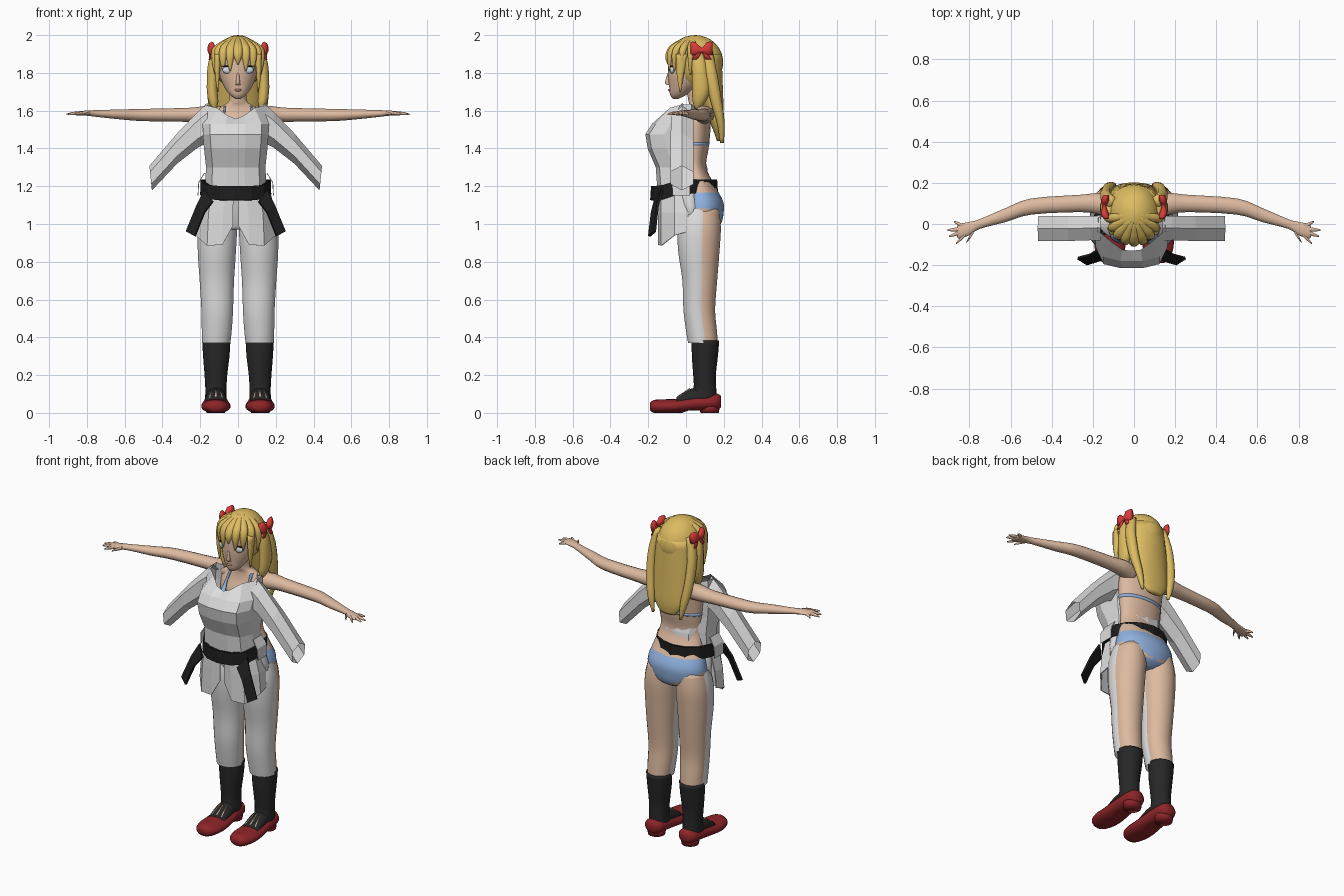
import bpy, bmesh, math
from mathutils import Vector


def material(name, rgb):
    m = bpy.data.materials.new(name)
    m.diffuse_color = (*rgb, 1)
    return m


SKIN = material("skin", (0.72, 0.49, 0.35))
WHITE = material("cloth white", (0.72, 0.72, 0.72))
BELT = material("belt black", (0.012, 0.012, 0.012))
SOCK = material("sock black", (0.02, 0.02, 0.02))
SHOE = material("shoe red", (0.27, 0.018, 0.022))
BOW = material("bow red", (0.70, 0.045, 0.04))
HAIR = material("blonde", (0.72, 0.50, 0.12))
BLUE = material("swimwear blue", (0.28, 0.45, 0.75))
EYE = material("eye pale blue", (0.62, 0.72, 0.80))
LIP = material("lip", (0.50, 0.24, 0.19))


def finish(name, bm, mats, smooth, rule=None):
    bmesh.ops.recalc_face_normals(bm, faces=bm.faces)
    for f in bm.faces:
        f.smooth = smooth
        if rule:
            f.material_index = rule(f.calc_center_median())
    me = bpy.data.meshes.new(name)
    bm.to_mesh(me)
    bm.free()
    for m in mats:
        me.materials.append(m)
    ob = bpy.data.objects.new(name, me)
    bpy.context.collection.objects.link(ob)
    return ob


def spline(rings, k):
    """Catmull-Rom refinement of ring parameters."""
    out = []
    for i in range(len(rings) - 1):
        p = [rings[max(0, min(len(rings) - 1, i + d))] for d in (-1, 0, 1, 2)]
        for j in range(k):
            t = j / k
            out.append([0.5 * (2 * b + (c - a) * t + (2 * a - 5 * b + 4 * c - d) * t * t
                               + (3 * b - a - 3 * c + d) * t ** 3) for a, b, c, d in zip(*p)])
    return out + [list(rings[-1])]


def loft(name, rings, mats, axis='z', n=16, k=3, s=1, caps=True, smooth=True,
         rule=None, warp=None):
    """Rings are (position on axis, two centre values, two radii)."""
    bm = bmesh.new()
    loops = []
    for t, a, b, ra, rb in spline(rings, k):
        loop = []
        for i in range(n):
            w = 2 * math.pi * (i + 0.5) / n
            u, v = a + abs(ra) * math.cos(w), b + abs(rb) * math.sin(w)
            p = Vector({'z': (u, v, t), 'x': (t, u, v), 'y': (u, t, v)}[axis])
            p.x *= s
            loop.append(bm.verts.new(warp(p) if warp else p))
        loops.append(loop)
    for lo, hi in zip(loops, loops[1:]):
        for i in range(n):
            j = (i + 1) % n
            bm.faces.new((lo[i], lo[j], hi[j], hi[i]))
    if caps:
        bm.faces.new(loops[0])
        bm.faces.new(loops[-1])
    return finish(name, bm, mats, smooth, rule)


def ball(name, loc, rad, mat, keep=None, seg=20):
    bm = bmesh.new()
    bmesh.ops.create_uvsphere(bm, u_segments=seg, v_segments=seg // 2 + 2, radius=1)
    for v in bm.verts:
        v.co = Vector([c + r * x for c, r, x in zip(loc, rad, v.co)])
    if keep:
        bad = [f for f in bm.faces if not keep(f.calc_center_median())]
        bmesh.ops.delete(bm, geom=bad, context='FACES')
    return finish(name, bm, [mat], True)


def sheet(name, rows, mat, thick=0.0, s=1):
    """Flat-shaded grid of points."""
    bm = bmesh.new()
    vs = [[bm.verts.new((x * s, y, z)) for x, y, z in r] for r in rows]
    for a, b in zip(vs, vs[1:]):
        for i in range(len(a) - 1):
            bm.faces.new((a[i], a[i + 1], b[i + 1], b[i]))
    bmesh.ops.remove_doubles(bm, verts=bm.verts, dist=1e-5)
    ob = finish(name, bm, [mat], False)
    if thick:
        mod = ob.modifiers.new("thickness", 'SOLIDIFY')
        mod.thickness, mod.offset = thick, 0
    ob.location.x = GX
    return ob


GX = -0.012  # the outfit sits slightly off centre

# torso with bikini bottom
loft("torso", [(.97, 0, .085, .06, .06), (1.0, 0, .085, .15, .10), (1.06, 0, .085, .188, .115),
               (1.12, 0, .085, .185, .112), (1.2, 0, .07, .16, .085), (1.3, 0, .05, .135, .058),
               (1.4, 0, .05, .143, .07), (1.5, 0, .055, .152, .075), (1.57, 0, .07, .15, .06),
               (1.62, 0, .065, .09, .045), (1.65, 0, .055, .05, .042), (1.71, 0, .045, .045, .042)],
     [SKIN, BLUE], n=28, k=5,
     rule=lambda c: int(.99 + .5 * abs(c.x) < c.z < 1.165 or c.z < 1.0))
loft("bikini_band", [(1.415, 0, .05, .146, .073), (1.432, 0, .05, .149, .075)], [BLUE], n=28, k=1)

# head
loft("head", [(1.663, 0, -.055, .015, .015), (1.685, 0, -.04, .045, .045), (1.73, 0, -.01, .076, .08),
              (1.78, 0, .01, .096, .105), (1.84, 0, .03, .106, .125), (1.9, 0, .04, .108, .127),
              (1.97, 0, .045, .06, .08)], [SKIN], n=24)
loft("nose", [(1.735, 0, -.085, .014, .016), (1.75, 0, -.093, .011, .018), (1.80, 0, -.088, .006, .008)],
     [SKIN], n=10)
ball("lips", (0, -.086, 1.709), (.02, .009, .007), LIP, seg=12)

# hair cap, back hair and fringe
ball("hair_cap", (0, .05, 1.855), (.128, .147, .145), HAIR, seg=28,
     keep=lambda c: c.z > 1.74 and (c.z > 1.88 or c.y > 0))
loft("back_hair", [(1.9, 0, .09, .12, .1), (1.75, 0, .12, .125, .075), (1.6, 0, .15, .115, .05),
                   (1.5, 0, .172, .095, .03), (1.44, 0, .178, .05, .015)], [HAIR], n=20)
for i in range(9):
    a = math.radians(-80 + 20 * i)
    sx, cy, tip = .122 * math.sin(a), -.143 * math.cos(a), 1.845 - .055 * abs(math.sin(a)) - .015 * (i % 2)
    loft(f"fringe_lock_{i}", [(1.992, sx * .25, .05 + cy * .3, .012, .012),
                              (1.945, sx * .82, .05 + cy * .8, .026, .022),
                              (1.89, sx, .05 + cy, .024, .018),
                              (tip, sx * 1.0, .048 + cy, .004, .004)], [HAIR], n=8)

for s, side in ((1, "right"), (-1, "left")):
    # eyes
    ball(f"eye_{side}", (.053 * s, -.072, 1.815), (.029, .014, .02), EYE)
    ball(f"eyelash_{side}", (.054 * s, -.074, 1.835), (.03, .012, .004), SOCK, seg=12)

    # hair locks and bows
    loft(f"front_lock_{side}", [(1.92, .1, .06, .03, .03), (1.85, .13, .07, .03, .04),
                                (1.72, .137, .08, .03, .048), (1.65, .13, .07, .027, .035),
                                (1.61, .125, .06, .012, .012)], [HAIR], n=10, s=s)
    loft(f"back_lock_{side}", [(1.92, .11, .11, .025, .03), (1.8, .135, .13, .028, .035),
                               (1.65, .133, .16, .028, .03), (1.53, .115, .185, .024, .02),
                               (1.43, .095, .19, .008, .01)], [HAIR], n=10, s=s)
    loft(f"face_wisp_{side}", [(1.9, .108, -.02, .018, .035), (1.8, .11, -.03, .014, .022),
                               (1.70, .107, -.03, .003, .004)], [HAIR], n=8, s=s)
    loft(f"bow_{side}", [(.025, .135, 1.93, .014, .034), (.05, .142, 1.927, .02, .036),
                         (.085, .145, 1.92, .01, .012), (.11, .142, 1.927, .02, .036),
                         (.14, .135, 1.93, .014, .034)], [BOW], axis='y', n=10, k=2, s=s)
    for y0, y1 in ((.08, .045), (.09, .12)):
        loft(f"bow_tail_{side}", [(1.925, .143, y0, .008, .012), (1.87, .15, y1, .006, .016)],
             [BOW], n=6, k=1, s=s)

    # arms and hands
    loft(f"arm_{side}", [(.09, .085, 1.575, .05, .05), (.17, .098, 1.58, .053, .046),
                         (.26, .1, 1.578, .043, .038), (.5, .085, 1.577, .04, .033),
                         (.62, .045, 1.58, .035, .027), (.75, 0, 1.585, .024, .018),
                         (.80, -.022, 1.587, .033, .014), (.85, -.035, 1.585, .036, .011),
                         (.86, -.036, 1.585, .026, .006)], [SKIN], axis='x', s=s)
    for i, (x0, y0, x1, y1) in enumerate([(.83, -.012, .875, .012), (.84, -.025, .908, -.03),
                                          (.84, -.04, .9, -.06), (.82, -.05, .865, -.095),
                                          (.78, -.035, .815, -.09)]):
        loft(f"finger_{i}_{side}", [(x0, y0, 1.586, .011, .01), ((x0 + x1) / 2, (y0 + y1) / 2, 1.585, .01, .009),
                                    (x1, y1, 1.58, .004, .004)], [SKIN], axis='x', n=8, s=s)

    # bikini cups and straps
    ball(f"bikini_cup_{side}", (.062 * s, -.035, 1.45), (.06, .06, .06), BLUE)
    loft(f"bikini_strap_{side}", [(1.49, .07, -.06, .02, .01), (1.56, .075, -.01, .008, .01),
                                  (1.625, .07, .04, .006, .02)], [BLUE], n=8, s=s)

    # legs, trousers, socks
    leg = [(1.08, .1, .085, .085, .09), (.98, .108, .08, .1, .106), (.85, .112, .078, .098, .1),
           (.7, .112, .083, .088, .083), (.55, .11, .08, .081, .075), (.45, .112, .09, .077, .073),
           (.37, .115, .1, .072, .07)]
    loft(f"leg_{side}", leg, [SKIN], n=20, s=s)
    loft(f"trouser_leg_{side}", [(z, x, y - .02, a + .004, b) for z, x, y, a, b in leg],
         [WHITE], n=20, s=s, caps=False)
    loft(f"sock_{side}", [(.383, .115, .103, .076, .073), (.3, .115, .1, .071, .069),
                          (.2, .117, .098, .061, .06), (.13, .117, .1, .057, .06),
                          (.07, .117, .09, .058, .075)], [SOCK], n=18, s=s)
    loft(f"sock_foot_{side}", [(.12, .117, .09, .05, .05), (.03, .117, .08, .054, .05),
                               (-.05, .117, .058, .055, .026)], [SOCK], axis='y', s=s)
    for dx in (-.022, 0, .022):
        loft(f"instep_gap_{side}", [(.02, .117 + dx, .128 - abs(dx) * .3, .004, .004),
                                    (-.045, .117 + dx * 1.4, .085 - abs(dx) * .3, .006, .004)],
             [SKIN], axis='y', n=6, k=1, s=s)

    # shoes
    def flat_sole(p):
        p.z = max(p.z, 0.0 if p.y < 0 else .012)
        return p
    loft(f"shoe_{side}", [(-.19, .117, .033, .03, .02), (-.17, .117, .034, .055, .034),
                          (-.12, .117, .034, .075, .038), (-.05, .117, .036, .078, .038),
                          (.04, .117, .048, .07, .042), (.1, .117, .055, .065, .044),
                          (.16, .117, .058, .056, .045), (.185, .117, .06, .03, .03)],
         [SHOE], axis='y', n=18, s=s, warp=flat_sole)
    loft(f"heel_{side}", [(0, .117, .125, .05, .05), (.04, .117, .125, .055, .055)], [SHOE], k=1, s=s)

    # jacket sleeve
    loft(f"sleeve_{side}", [(.15, -.02, 1.535, .07, .105), (.2, -.02, 1.5, .068, .095),
                            (.31, -.022, 1.40, .07, .08), (.45, -.022, 1.243, .07, .065)],
         [WHITE], axis='x', n=6, k=1, s=s, caps=False, smooth=False,
         warp=lambda p: Vector((p.x + math.copysign(.1, p.x) * (p.z - 1.24) * (abs(p.x) > .4),
                                p.y, p.z))).location.x = GX

    # jacket skirt flap
    cols = [(.015, -.14, .99), (.07, -.145, .89), (.15, -.13, .885), (.21, -.06, .94), (.205, .01, .96)]
    sheet(f"skirt_flap_{side}", [[(x * .8, y, 1.18) for x, y, z in cols],
                                 [(x * .95, y, 1.06) for x, y, z in cols],
                                 [(x, y, z) for x, y, z in cols]], WHITE, .006, s)
    sheet(f"hip_panel_{side}", [[(.165, -.07, 1.27), (.165, .015, 1.27)],
                                [(.196, -.075, 1.22), (.196, .02, 1.22)],
                                [(.2, -.07, 1.15), (.2, .02, 1.15)]], WHITE, .004, s)
    # hanging belt end
    sheet(f"belt_end_{side}", [[(.12, -.165, 1.12), (.165, -.125, 1.18)],
                               [(.165, -.18, 1.06), (.205, -.15, 1.10)],
                               [(.215, -.195, .935), (.262, -.165, .96)]], BELT, .014, s)

# trouser hips
loft("trouser_hips", [(.97, 0, .04, .09, .06), (1.05, 0, .03, .19, .08), (1.2, 0, 0, .165, .09)],
     [WHITE], n=20)


# jacket body, mirrored rows from back to front to back
def full(half):
    return [(-x, y, z) for x, y, z in reversed(half)] + half[1:]


rows = []
for z, w, yf, yb in ((1.16, .165, -.15, .13), (1.3, .157, -.16, .112), (1.4, .168, -.203, .085),
                     (1.475, .174, -.215, .085), (1.53, .175, -.18, .085)):
    rows.append(full([(0, yf, z), (.3 * w, yf, z), (.78 * w, yf + .02, z), (w, yf + .1, z),
                      (.95 * w, .03, z), (.5 * w, yb - .01, z), (0, yb, z)]))
rows.append(full([(0, -.13, 1.557), (.045, -.125, 1.575), (.10, -.085, 1.615), (.165, -.03, 1.63),
                  (.16, .03, 1.635), (.06, .07, 1.60), (0, .075, 1.60)]))
sheet("jacket_body", rows, WHITE)


# belt
def belt_tilt(p):
    p.z += min(.035, max(0, (p.y + .13) * .35))
    return p


belt = loft("belt", [(1.125, 0, -.01, .178, .165), (1.2, 0, -.01, .176, .16)], [BELT], n=14, k=1,
            caps=False, smooth=False, warp=belt_tilt)
belt.location.x = GX
belt.modifiers.new("thickness", 'SOLIDIFY').thickness = -.015
